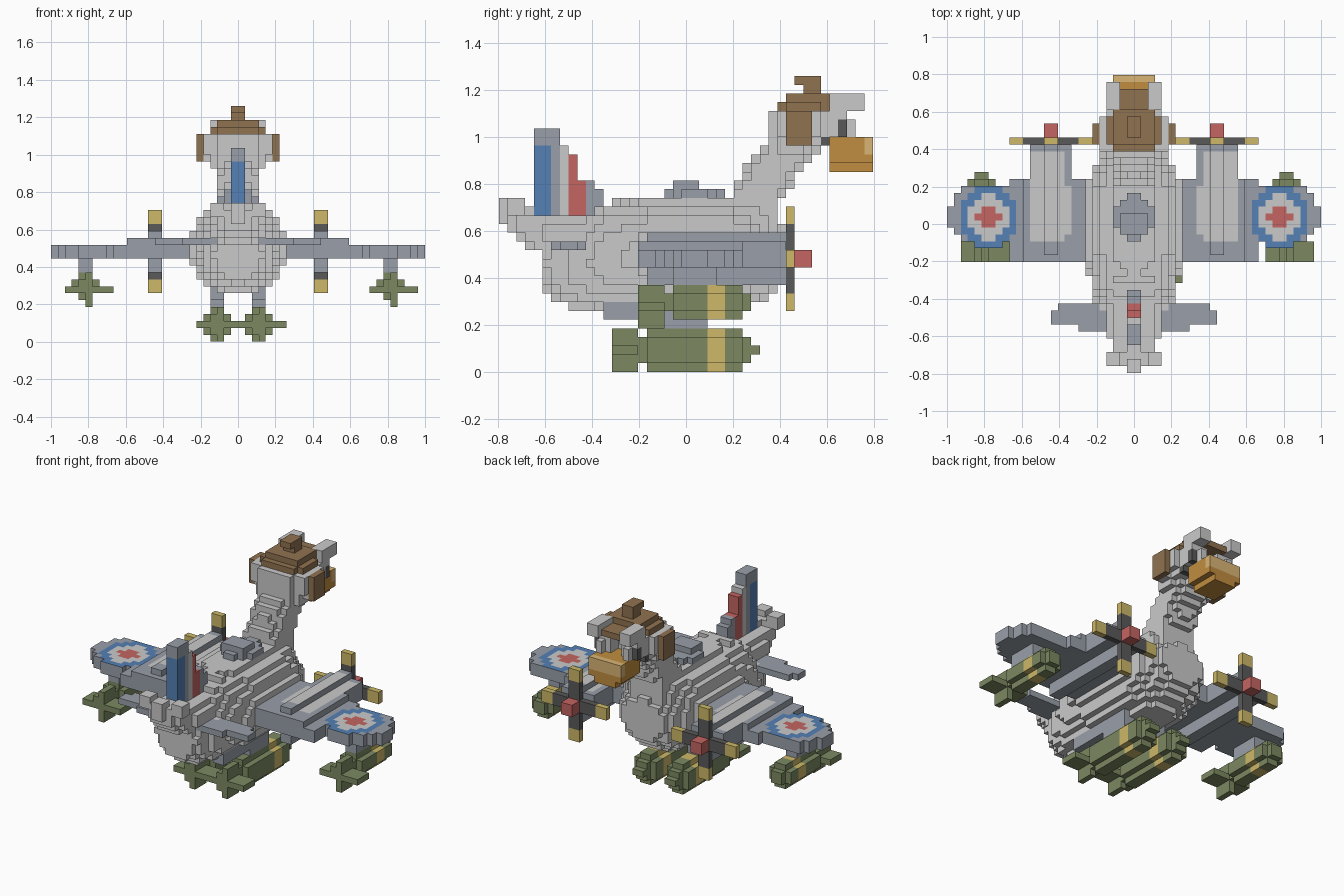
import bpy
import bmesh
from math import hypot

old = bpy.data.objects.get("Cube")
if old:
    bpy.data.objects.remove(old, do_unlink=True)

UNIT = 2 / 54          # edge of one block
MID_Y = 21.5           # block row that lies on y = 0

COLOURS = {
    "light_grey": (0.59, 0.59, 0.59), "slate": (0.32, 0.35, 0.4),
    "charcoal": (0.1, 0.1, 0.1), "blue": (0.09, 0.22, 0.46),
    "red": (0.55, 0.13, 0.12), "green": (0.2, 0.25, 0.12),
    "yellow": (0.61, 0.48, 0.14), "brown": (0.28, 0.17, 0.08),
    "orange": (0.53, 0.27, 0.05), "tan": (0.7, 0.46, 0.18),
}
NAMES = list(COLOURS)
MATERIALS = []
for label, rgb in COLOURS.items():
    mat = bpy.data.materials.new(label)
    mat.use_nodes = True
    mat.diffuse_color = (*rgb, 1)
    mat.node_tree.nodes["Principled BSDF"].inputs["Base Color"].default_value = (*rgb, 1)
    MATERIALS.append(mat)

# The six sides of a block: direction and corner offsets
SIDES = []
for axis in range(3):
    for end in (0, 1):
        corners = []
        for a, b in ((0, 0), (1, 0), (1, 1), (0, 1)):
            corner = [a, b]
            corner.insert(axis, end)
            corners.append(corner)
        if (end == 0) != (axis == 1):
            corners.reverse()
        direction = [0, 0, 0]
        direction[axis] = 2 * end - 1
        SIDES.append((direction, corners))


def build(name, cells, paint_top=None):
    """Skin a set of coloured blocks, keeping only the outer faces."""
    bm = bmesh.new()
    verts = {}
    for cell, colour in cells.items():
        for direction, corners in SIDES:
            if tuple(c + d for c, d in zip(cell, direction)) in cells:
                continue
            ring = []
            for corner in corners:
                key = tuple(c + o for c, o in zip(cell, corner))
                if key not in verts:
                    x, y, z = key
                    verts[key] = bm.verts.new((x * UNIT, (y - MID_Y) * UNIT, z * UNIT))
                ring.append(verts[key])
            face = bm.faces.new(ring)
            top = paint_top(*cell) if paint_top and direction[2] == 1 else None
            face.material_index = NAMES.index(top or colour)
    mesh = bpy.data.meshes.new(name)
    bm.to_mesh(mesh)
    bm.free()
    for mat in MATERIALS:
        mesh.materials.append(mat)
    obj = bpy.data.objects.new(name, mesh)
    bpy.context.collection.objects.link(obj)


def box(cells, colour, xs, ys, zs):
    for x in range(*xs):
        for y in range(*ys):
            for z in range(*zs):
                cells[x, y, z] = colour


def build_pair(name, cells, paint_top=None):
    """Build a part and its mirror image across x = 0."""
    build("left_" + name, cells, paint_top)
    flipped = {(-x - 1, y, z): c for (x, y, z), c in cells.items()}
    mirrored = (lambda x, y, z: paint_top(-x - 1, y, z)) if paint_top else None
    build("right_" + name, flipped, mirrored)


def loft(cells, colour, rows, upright=False, power=2):
    """Rounded slices between rows of (position, low, high, half width)."""
    for start, stop in zip(rows, rows[1:]):
        for p in range(start[0], stop[0]):
            t = (p + 0.5 - start[0]) / (stop[0] - start[0])
            low, high, wide = [a + (b - a) * t for a, b in zip(start[1:], stop[1:])]
            middle, reach = (low + high) / 2, (high - low) / 2
            for x in range(-8, 8):
                for q in range(int(low) - 1, int(high) + 2):
                    off = abs(x + 0.5) / wide, abs(q + 0.5 - middle) / reach
                    if off[0] ** power + off[1] ** power <= 1.03:
                        cells[(x, q, p) if upright else (x, p, q)] = colour


# Round body with its forked tail
body = {}
loft(body, "light_grey", [(5, 9.6, 15.5, 3.2), (7, 8, 16.5, 4.2), (9, 7, 17.5, 5),
                          (12, 7, 19, 5.9), (17, 7, 20, 7), (27, 7, 20, 7),
                          (29, 7.4, 19.5, 6), (31, 8.6, 18, 5), (33, 10.5, 16, 3.5)])
loft(body, "light_grey", [(0, 18, 20, 1.2), (1, 16.5, 20, 1.2), (2, 15, 19.8, 2.5),
                          (4, 14, 18.2, 3.4), (10, 13.5, 18.2, 4.2),
                          (12, 13, 19.2, 4.8), (14, 13, 20, 5)], power=2.5)
for side in (-4, 2):
    box(body, "light_grey", (side, side + 2), (1, 3), (18, 20))
build("body", body)

# Neck and head in one rising loft
neck = {}
loft(neck, "light_grey", [(15, 25, 32, 4), (20, 26.5, 32.5, 3.4), (22, 27.5, 34, 3.1),
                          (25, 29.5, 36, 3.1), (26, 30.5, 37.5, 4), (27, 31, 38, 5),
                          (30, 31, 38.5, 5)], upright=True, power=2.6)
build("neck_and_head", neck)

# Cap with knob and peak
cap = {}
loft(cap, "brown", [(30, 31.6, 38.4, 4.3), (31, 32, 38, 4.2)], True, 3)
loft(cap, "brown", [(31, 33, 38, 3.2), (32, 33, 38, 3.2)], True, 4)
box(cap, "brown", (-1, 1), (35, 37), (32, 33))
box(cap, "brown", (-1, 1), (34, 37), (33, 34))
box(cap, "brown", (-2, 2), (38, 41), (30, 31))
build("cap", cap)

flap = {}
box(flap, "brown", (5, 6), (33, 36), (26, 30))
build_pair("ear_flap", flap)

# Eyes under raised brows
eye = {}
box(eye, "light_grey", (2, 4), (38, 42), (30, 32))
box(eye, "light_grey", (1, 4), (37, 40), (27, 30))
box(eye, "light_grey", (2, 3), (40, 41), (27, 29))
box(eye, "charcoal", (3, 4), (39, 40), (27, 29))
box(eye, "charcoal", (2, 4), (36, 38), (26, 27))
box(eye, "charcoal", (3, 4), (37, 38), (27, 28))
build_pair("eye", eye)

# Bill with narrowed underside and pale tip
bill = {}
box(bill, "orange", (-3, 3), (38, 43), (24, 27))
box(bill, "orange", (-2, 2), (38, 43), (23, 24))
box(bill, "tan", (-3, 3), (42, 43), (25, 27))
build("bill", bill)

# Cockpit hump
canopy = {}
for wide, back, front, top in ((1, 19, 26, 21), (2, 20, 25, 21), (3, 21, 24, 21), (2, 20, 23, 22)):
    box(canopy, "slate", (-wide, wide), (back, front), (19, top))
build("canopy", canopy)


# Wings with engine pods and painted roundels
def wing_paint(x, y, z):
    far = hypot(x + 0.5 - 21, y + 0.5 - 22.5)
    for limit, colour in ((1.7, "red"), (3.1, "light_grey"), (4.4, "blue")):
        if far < limit:
            return colour
    inner = 9 if 20 <= y < 27 else 10
    return "light_grey" if inner <= x < 15 and 19 <= y < 32 else None


wing = {}
for inner, outer, back, front, top in ((2, 16, 16, 28, 15), (16, 18, 16, 28, 14),
                                       (18, 25, 19, 27, 14), (19, 23, 18, 27, 14),
                                       (25, 26, 20, 26, 14), (26, 27, 21, 24, 14),
                                       (4, 7, 14, 17, 14), (4, 6, 12, 14, 14)):
    box(wing, "slate", (inner, outer), (back, front), (12, top))
box(wing, "slate", (9, 15), (16, 33), (12, 15))
box(wing, "slate", (11, 13), (17, 33), (10, 16))
build_pair("wing", wing, wing_paint)

# Four-bladed propellers with red hubs
propeller = {}
for colour, reach in (("yellow", 6), ("charcoal", 4)):
    box(propeller, colour, (12 - reach, 12 + reach), (33, 34), (12, 14))
    box(propeller, colour, (11, 13), (33, 34), (13 - reach, 13 + reach))
box(propeller, "red", (11, 13), (34, 36), (12, 14))
build_pair("propeller", propeller)

# Tailplane and stepped fin
tailplane = {}
for outer, back, front in ((12, 7, 9), (11, 7, 10), (8, 6, 10), (5, 6, 11)):
    box(tailplane, "slate", (1, outer), (back, front), (14, 15))
build_pair("tailplane", tailplane)

fin = {}
for colour, back, front, low, high in (("slate", 4, 7, 17, 28), ("blue", 4, 6, 18, 26),
                                       ("light_grey", 7, 8, 17, 26), ("red", 8, 9, 17, 25),
                                       ("red", 9, 10, 17, 22), ("slate", 10, 11, 18, 22),
                                       ("slate", 11, 12, 18, 21)):
    box(fin, colour, (-1, 1), (back, front), (low, high))
build("tail_fin", fin)


# Bombs: cross-shaped tail fins, banded round case, stepped nose
def bomb(x, low, case_low, tail, case, nose):
    cells = {}
    high = low + 5
    for colour, back, front in (("green", case, nose), ("yellow", 24, 26)):
        box(cells, colour, (x - 2, x + 2), (back, front), (case_low + 1, high - 1))
        box(cells, colour, (x - 1, x + 1), (back, front), (case_low, high))
    box(cells, "green", (x - 1, x + 1), (nose, nose + 1), (case_low + 1, high - 1))
    box(cells, "green", (x - 1, x + 1), (tail, case), (case_low + 1, high - 1))
    box(cells, "green", (x - 3, x + 4), (tail, tail + 3), (low + 2, low + 3))
    box(cells, "green", (x, x + 1), (tail, tail + 3), (low, high))
    return cells


for side, sign in (("left", 1), ("right", -1)):
    x = 3 * sign
    belly_bomb = bomb(x, 0, 0, 13, 17, 28)
    box(belly_bomb, "green", (x - 1, x + 1), (29, 30), (2, 3))
    box(belly_bomb, "slate", (x - 1, x + 1), (19, 24), (5, 8))
    box(belly_bomb, "slate", (x - 1, x + 1), (12, 19), (6, 8))
    build(side + "_belly_bomb", belly_bomb)

    x = 22 * sign
    wing_bomb = bomb(x, 5, 6, 16, 20, 28)
    box(wing_bomb, "slate", (x - 1, x + 1), (20, 25), (10, 12))
    build(side + "_wing_bomb", wing_bomb)
